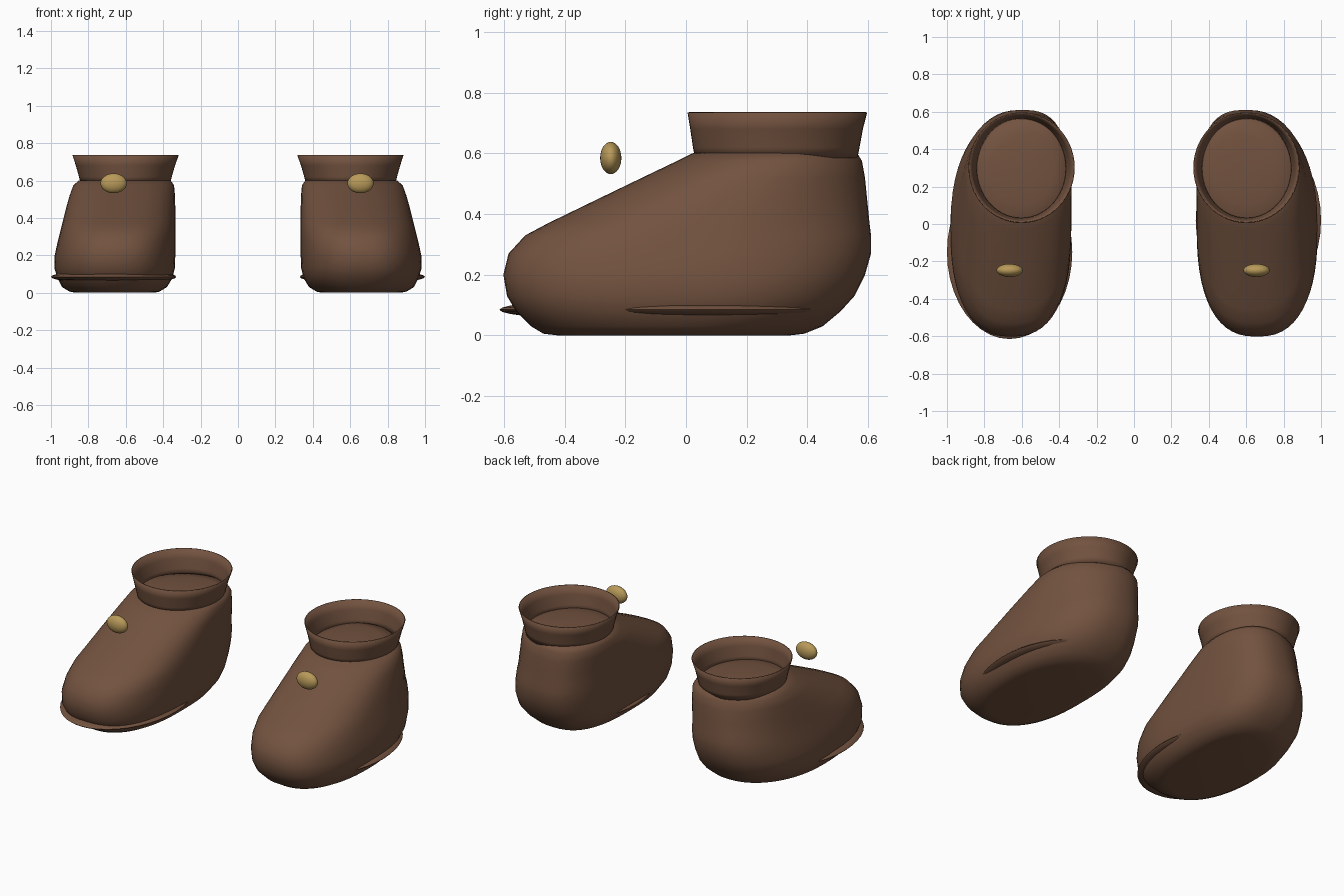
import bpy, bmesh, math
from mathutils import Matrix

cube = bpy.data.objects.get("Cube")
if cube:
    bpy.data.objects.remove(cube, do_unlink=True)


def material(name, colour):
    m = bpy.data.materials.new(name)
    m.use_nodes = True
    m.diffuse_color = (*colour, 1)
    m.node_tree.nodes["Principled BSDF"].inputs["Base Color"].default_value = (*colour, 1)
    return m


LEATHER = material("brown leather", (0.17, 0.085, 0.05))
BRASS = material("brass", (0.48, 0.32, 0.10))
SEGMENTS = 56


def finish(name, bm, mat, angle=50):
    bmesh.ops.recalc_face_normals(bm, faces=bm.faces)
    mesh = bpy.data.meshes.new(name)
    bm.to_mesh(mesh)
    bm.free()
    mesh.materials.append(mat)
    obj = bpy.data.objects.new(name, mesh)
    bpy.context.collection.objects.link(obj)
    bpy.ops.object.select_all(action='DESELECT')
    obj.select_set(True)
    bpy.context.view_layer.objects.active = obj
    bpy.ops.object.shade_smooth_by_angle(angle=math.radians(angle))
    return obj


def loft(rings, side, skew, capped):
    """Stack rounded rings of (z, front, back, inner, outer, squareness)."""
    bm = bmesh.new()
    loops = []
    for z, front, back, inner, outer, power in rings:
        loop = []
        for i in range(SEGMENTS):
            a = math.tau * i / SEGMENTS
            c, s = math.cos(a), math.sin(a)
            x = math.copysign(abs(c) ** (2 / power), c)
            y = math.copysign(abs(s) ** (2 / power), s)
            px = (inner + outer) / 2 + x * (outer - inner) / 2
            # the heel swings towards the inner side
            px -= skew * max(0, y) ** 2
            py = (front + back) / 2 + y * (back - front) / 2
            loop.append(bm.verts.new((side * px, py, z)))
        loops.append(loop)
    for low, high in zip(loops, loops[1:]):
        for i in range(SEGMENTS):
            j = (i + 1) % SEGMENTS
            bm.faces.new((low[i], low[j], high[j], high[i]))
    if capped:
        bm.faces.new(loops[0])
        bm.faces.new(loops[-1])
    return bm


def ellipsoid(name, centre, radii, mat):
    bm = bmesh.new()
    bmesh.ops.create_uvsphere(
        bm, u_segments=40, v_segments=16, radius=1,
        matrix=Matrix.Translation(centre) @ Matrix.Diagonal((*radii, 1)))
    return finish(name, bm, mat, 80)


SHOE = [
    (0.000, -0.42, 0.34, 0.45, 0.87, 2.3),
    (0.006, -0.47, 0.39, 0.42, 0.90, 2.3),
    (0.030, -0.51, 0.45, 0.38, 0.94, 2.4),
    (0.080, -0.56, 0.51, 0.35, 0.965, 2.5),
    (0.130, -0.59, 0.555, 0.338, 0.982, 2.5),
    (0.200, -0.602, 0.59, 0.335, 0.98, 2.5),
    (0.270, -0.585, 0.61, 0.335, 0.965, 2.5),
    (0.330, -0.53, 0.61, 0.335, 0.95, 2.5),
    (0.370, -0.455, 0.605, 0.335, 0.94, 2.4),
    (0.450, -0.29, 0.597, 0.335, 0.92, 2.3),
    (0.520, -0.145, 0.59, 0.337, 0.90, 2.2),
    (0.575, -0.03, 0.58, 0.342, 0.88, 2.1),
    (0.600, 0.02, 0.565, 0.36, 0.85, 2.0),
    (0.615, 0.10, 0.49, 0.43, 0.77, 2.0),
    (0.622, 0.22, 0.37, 0.53, 0.67, 2.0),
]
CUFF = [
    (0.585, 0.03, 0.565, 0.362, 0.842, 2.0),
    (0.620, 0.023, 0.572, 0.354, 0.850, 2.0),
    (0.680, 0.014, 0.583, 0.337, 0.867, 2.0),
    (0.735, 0.005, 0.597, 0.317, 0.885, 2.0),
]

for label, side, sole_y, button_x in (("left", 1, 0.02, 0.655),
                                      ("right", -1, -0.15, 0.665)):
    # shoe body
    finish(label + "_shoe", loft(SHOE, side, 0.05, True), LEATHER)

    # flared open ankle cuff
    cuff = finish(label + "_cuff", loft(CUFF, side, 0, False), LEATHER)
    wall = cuff.modifiers.new("wall", 'SOLIDIFY')
    wall.thickness = 0.006

    # thin sole disc showing at the edges
    ellipsoid(label + "_sole", (side * 0.665, sole_y, 0.085),
              (0.335, 0.465, 0.036), LEATHER)

    # button above the instep
    ellipsoid(label + "_button", (side * button_x, -0.248, 0.585),
              (0.07, 0.035, 0.053), BRASS)
